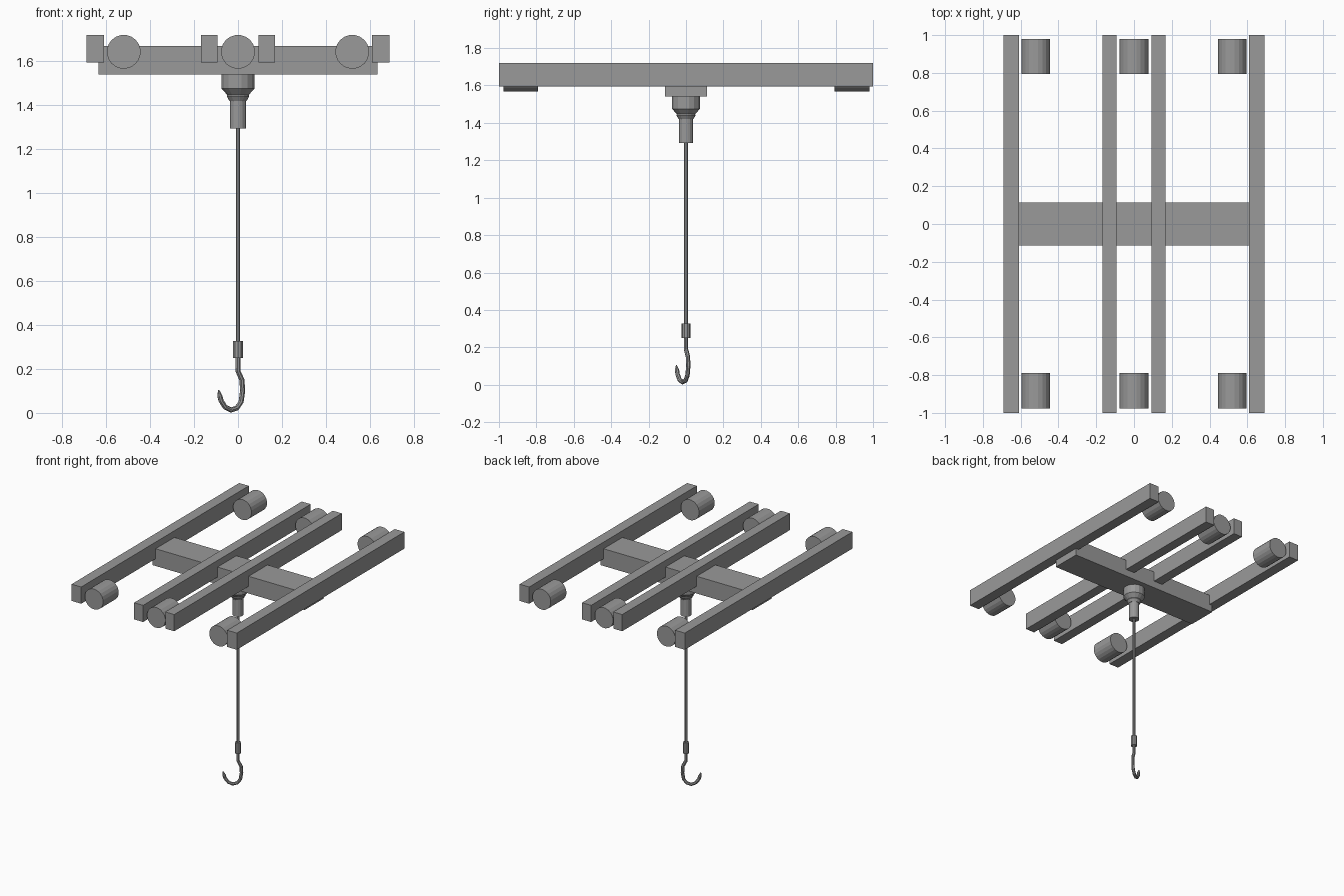
import bpy, bmesh, math
from mathutils import Vector, Matrix

cube = bpy.data.objects.get("Cube")
if cube:
    bpy.data.objects.remove(cube, do_unlink=True)

grey = bpy.data.materials.new("steel grey")
grey.use_nodes = True
colour = (0.32, 0.32, 0.32, 1)
grey.diffuse_color = colour
grey.node_tree.nodes["Principled BSDF"].inputs["Base Color"].default_value = colour


def finish(name, bm):
    bmesh.ops.recalc_face_normals(bm, faces=bm.faces)
    mesh = bpy.data.meshes.new(name)
    bm.to_mesh(mesh)
    bm.free()
    mesh.materials.append(grey)
    obj = bpy.data.objects.new(name, mesh)
    bpy.context.collection.objects.link(obj)
    return obj


def box(name, centre, size):
    bm = bmesh.new()
    bmesh.ops.create_cube(bm, size=1, matrix=Matrix.Translation(centre) @ Matrix.Diagonal((*size, 1)))
    return finish(name, bm)


def skin(name, rings):
    """Bridge successive rings of points and cap both ends."""
    bm = bmesh.new()
    loops = [[bm.verts.new(p) for p in ring] for ring in rings]
    n = len(loops[0])
    for a, b in zip(loops, loops[1:]):
        for i in range(n):
            j = (i + 1) % n
            bm.faces.new((a[i], a[j], b[j], b[i]))
    bm.faces.new(loops[0])
    bm.faces.new(loops[-1])
    return finish(name, bm)


def lathe(name, profile, sides):
    angles = [2 * math.pi * (i + 0.5) / sides for i in range(sides)]
    return skin(name, [[(r * math.cos(a), r * math.sin(a), z) for a in angles] for r, z in profile])


# Long rails and the cross beam
for side, word in ((-1, "right"), (1, "left")):
    box(f"outer_rail_{word}", (side * 0.65, 0, 1.657), (0.08, 2, 0.126))
    box(f"inner_rail_{word}", (side * 0.13, 0, 1.657), (0.075, 2, 0.126))
box("cross_beam", (0, 0, 1.605), (1.27, 0.225, 0.13))

# Rollers at both ends
for x, column in ((-0.52, "right"), (0, "middle"), (0.52, "left")):
    for y, end in ((-0.883, "front"), (0.887, "back")):
        roller = lathe(f"roller_{end}_{column}", [(0.077, -0.093), (0.077, 0.093)], 20)
        roller.rotation_euler.x = math.pi / 2
        roller.location = (x, y, 1.643)

# Swivel mount, cable and ferrule
lathe("swivel_mount", [(0.076, 1.545), (0.076, 1.475), (0.05, 1.447), (0.052, 1.44),
                       (0.04, 1.42), (0.037, 1.42), (0.037, 1.293)], 16)
lathe("cable", [(0.011, 1.30), (0.011, 0.32)], 8)
lathe("ferrule", [(0.023, 0.328), (0.023, 0.25)], 10)

# Hook swept along a bent path in a turned vertical plane
path = [(0, 0.26), (0, 0.19), (0.018, 0.15), (0.021, 0.10), (0.014, 0.05), (-0.005, 0.022),
        (-0.032, 0.013), (-0.058, 0.026), (-0.077, 0.055), (-0.083, 0.078), (-0.088, 0.104)]
points = [Vector((x, 0.58 * x, z)) for x, z in path]
across = Vector((0.58, -1, 0)).normalized()
rings = []
for i, p in enumerate(points):
    tangent = (points[min(i + 1, len(points) - 1)] - points[max(i - 1, 0)]).normalized()
    normal = tangent.cross(across)
    radius = 0.003 if i == len(points) - 1 else 0.012
    rings.append([p + radius * (math.cos(a) * across + math.sin(a) * normal)
                  for a in (math.tau * k / 8 for k in range(8))])
skin("hook", rings)
